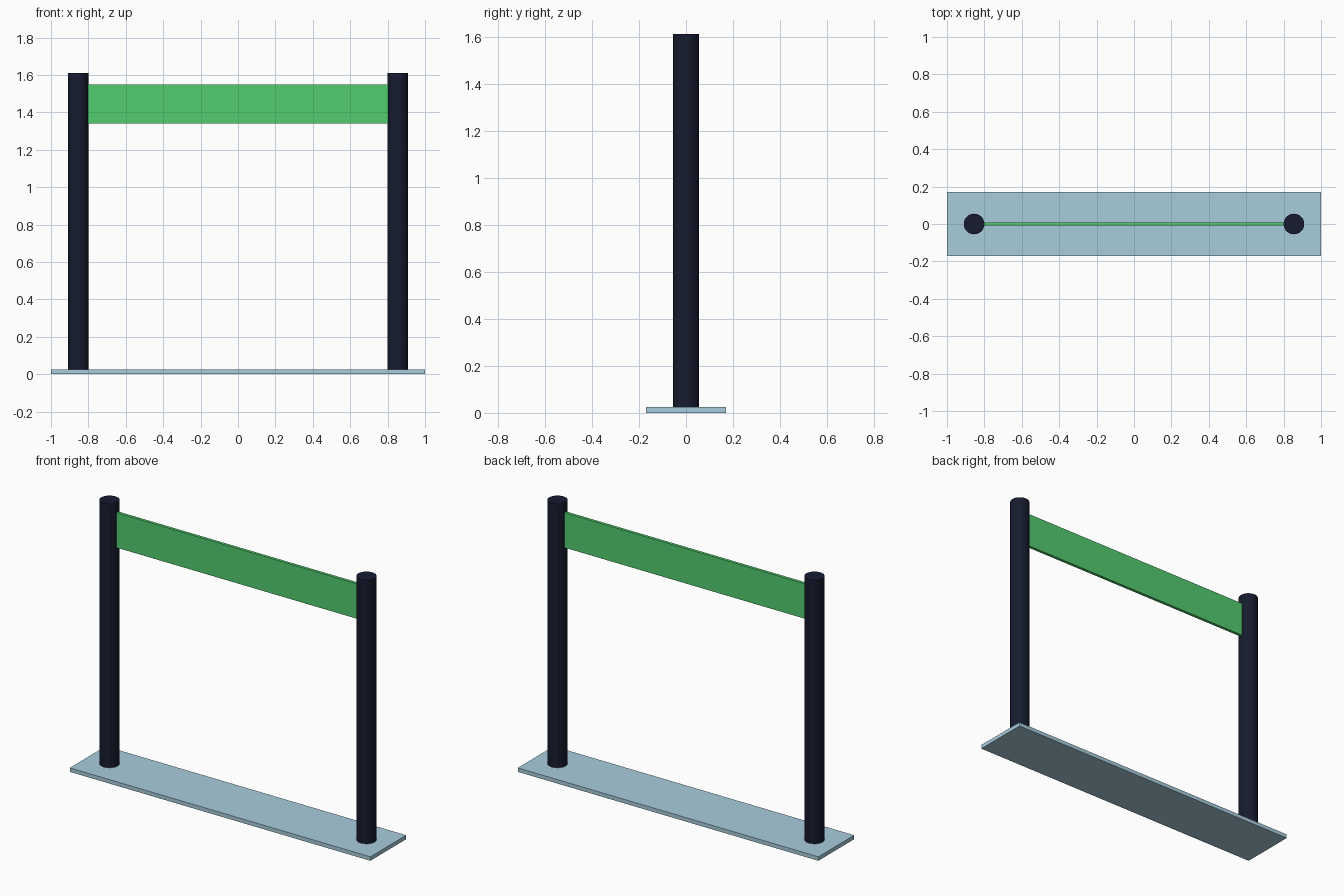
import bpy

if "Cube" in bpy.data.objects:
    bpy.data.objects.remove(bpy.data.objects["Cube"])

BASE_TOP = 0.024
POST_TOP = 1.61
POST_X = 0.855
POST_R = 0.055


def material(name, rgb):
    mat = bpy.data.materials.new(name)
    mat.diffuse_color = (*rgb, 1.0)
    mat.use_nodes = True
    mat.node_tree.nodes["Principled BSDF"].inputs["Base Color"].default_value = mat.diffuse_color
    return mat


def box(name, size, z_bottom, mat):
    bpy.ops.mesh.primitive_cube_add(size=1, location=(0, 0, z_bottom + size[2] / 2))
    ob = bpy.context.object
    ob.name = name
    ob.scale = size
    bpy.ops.object.transform_apply(location=False, rotation=False, scale=True)
    ob.data.materials.append(mat)
    return ob


def post(name, x, mat):
    height = POST_TOP - BASE_TOP
    bpy.ops.mesh.primitive_cylinder_add(
        vertices=48, radius=POST_R, depth=height,
        location=(x, 0, BASE_TOP + height / 2))
    ob = bpy.context.object
    ob.name = name
    ob.data.materials.append(mat)
    bpy.ops.object.shade_smooth_by_angle()
    return ob


pale_blue = material("pale_blue", (0.39, 0.61, 0.72))
navy = material("navy", (0.008, 0.011, 0.028))
green = material("green", (0.085, 0.61, 0.16))

# Flat floor plate
box("base_plate", (2.0, 0.34, BASE_TOP), 0, pale_blue)

# Two round uprights
for side, sign in (("left", -1), ("right", 1)):
    post(f"{side}_post", sign * POST_X, navy)

# Thin banner panel, its ends set just inside the posts
box("banner_panel", (2 * (POST_X - POST_R) + 0.01, 0.018, 0.21), 1.34, green)
